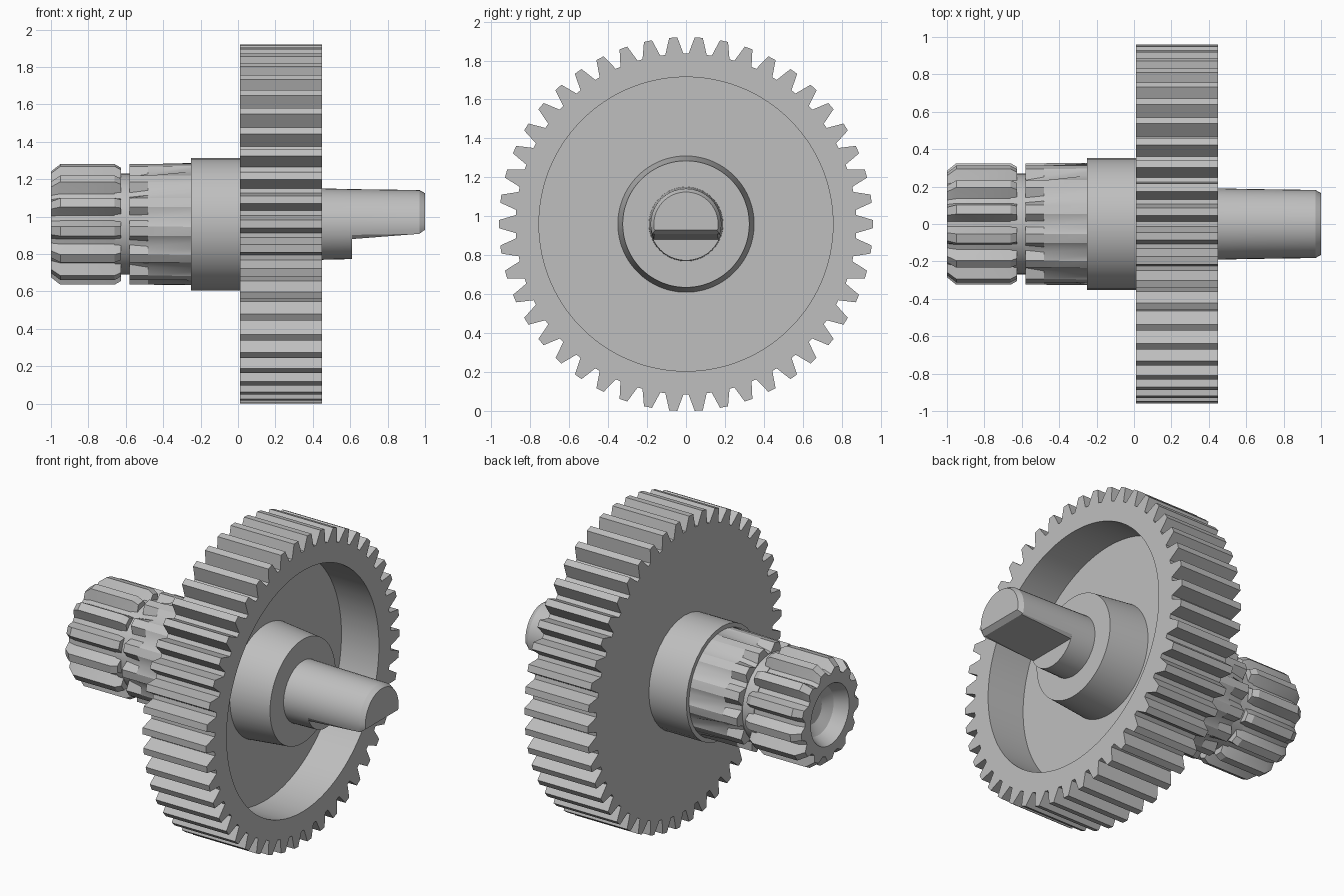
import bpy, bmesh, math

if "Cube" in bpy.data.objects:
    bpy.data.objects.remove(bpy.data.objects["Cube"])

AXIS_Z = 0.96  # height of the shaft axis, which runs along x

steel = bpy.data.materials.new("plain grey steel")
steel.diffuse_color = (0.52, 0.52, 0.52, 1)
steel.use_nodes = True
steel.node_tree.nodes["Principled BSDF"].inputs["Base Color"].default_value = steel.diffuse_color


def circle(x, r, n, floor=-9):
    """Ring of points round the axis; floor trims it to a D section."""
    pts = []
    for i in range(n):
        a = math.tau * i / n
        pts.append((x, r * math.sin(a), max(AXIS_Z + r * math.cos(a), floor)))
    return pts


def toothed(x, root, tip, teeth):
    """Ring with four points per tooth: two at the root, two at the tip."""
    pts = []
    for t in range(teeth):
        for frac, r in ((-.11, root), (.11, root), (.34, tip), (.66, tip)):
            a = math.tau * (t + frac) / teeth
            pts.append((x, r * math.sin(a), AXIS_Z + r * math.cos(a)))
    return pts


def round_like(x, r, teeth):
    """Circle whose points line up with a toothed ring."""
    return toothed(x, r, r, teeth)


def loft(name, rings, angle=25):
    """Skin consecutive rings and cap both ends."""
    bm = bmesh.new()
    loops = [[bm.verts.new(p) for p in ring] for ring in rings]
    n = len(loops[0])
    for a, b in zip(loops, loops[1:]):
        for i in range(n):
            j = (i + 1) % n
            bm.faces.new((a[i], a[j], b[j], b[i]))
    bm.faces.new(loops[0])
    bm.faces.new(loops[-1])
    bmesh.ops.remove_doubles(bm, verts=bm.verts, dist=1e-5)
    bmesh.ops.recalc_face_normals(bm, faces=bm.faces)
    mesh = bpy.data.meshes.new(name)
    bm.to_mesh(mesh)
    bm.free()
    mesh.materials.append(steel)
    obj = bpy.data.objects.new(name, mesh)
    bpy.context.collection.objects.link(obj)
    bpy.ops.object.select_all(action='DESELECT')
    obj.select_set(True)
    bpy.context.view_layer.objects.active = obj
    bpy.ops.object.shade_smooth_by_angle(angle=math.radians(angle))
    return obj


# Large gear: flat back, toothed rim, recessed front web and central hub
G = 46
loft("large_gear", [
    round_like(0.01, 0.30, G),
    round_like(0.01, 0.80, G),
    toothed(0.01, 0.875, 0.96, G),
    toothed(0.45, 0.875, 0.96, G),
    round_like(0.45, 0.755, G),
    round_like(0.19, 0.755, G),
    round_like(0.19, 0.35, G),
    round_like(0.45, 0.325, G),
])

# Plain collar behind the gear
loft("collar", [circle(-0.25, 0.354, 32), circle(0.05, 0.354, 32)])

# Splined sleeve: grooves fade out towards the collar
P = 13
loft("splined_sleeve", [
    toothed(-0.58, 0.275, 0.325, P),
    toothed(-0.48, 0.295, 0.325, P),
    round_like(-0.25, 0.327, P),
    round_like(-0.20, 0.327, P),
], 20)

# Narrow neck between sleeve and pinion
loft("neck", [circle(-0.66, 0.27, 32), circle(-0.55, 0.27, 32)])

# Small pinion with chamfered teeth and a dished end
loft("small_pinion", [
    round_like(-0.88, 0.09, P),
    round_like(-0.92, 0.15, P),
    round_like(-1.00, 0.19, P),
    toothed(-1.00, 0.25, 0.285, P),
    toothed(-0.95, 0.265, 0.325, P),
    toothed(-0.66, 0.265, 0.325, P),
    toothed(-0.625, 0.26, 0.305, P),
], 20)

# Output shaft: round near the hub, then a tapering D section
loft("output_shaft", [
    circle(0.40, 0.192, 40),
    circle(0.61, 0.187, 40),
    circle(0.61, 0.187, 40, 0.88),
    circle(0.97, 0.182, 40, 0.908),
    circle(1.00, 0.165, 40, 0.93),
])
